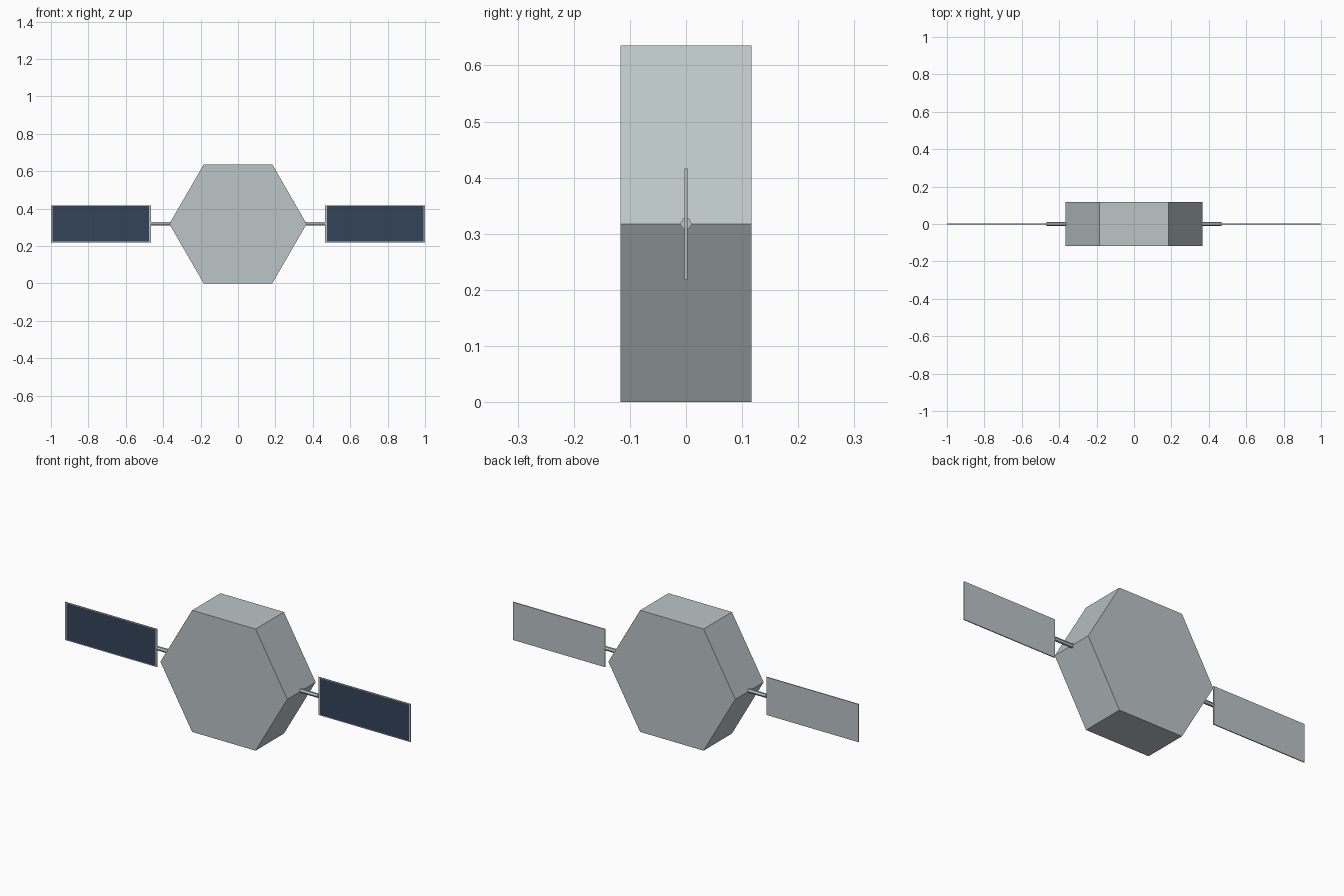
import bpy, bmesh
from math import pi
from mathutils import Matrix, Vector

cube = bpy.data.objects.get("Cube")
if cube:
    bpy.data.objects.remove(cube, do_unlink=True)


def material(name, rgb):
    m = bpy.data.materials.new(name)
    m.use_nodes = True
    m.diffuse_color = (*rgb, 1)
    m.node_tree.nodes["Principled BSDF"].inputs["Base Color"].default_value = (*rgb, 1)
    return m


GREY = material("light grey metal", (0.50, 0.56, 0.57))
BLUE = material("dark blue cells", (0.034, 0.057, 0.102))

RADIUS, DEPTH = 0.367, 0.234
MID = RADIUS * 3 ** 0.5 / 2          # height of the centre line


def finish(bm, name, mats):
    bmesh.ops.recalc_face_normals(bm, faces=bm.faces)
    mesh = bpy.data.meshes.new(name)
    bm.to_mesh(mesh)
    bm.free()
    for m in mats:
        mesh.materials.append(m)
    ob = bpy.data.objects.new(name, mesh)
    bpy.context.collection.objects.link(ob)
    return ob


def hex_prism(name, radius, length, rotation, centre):
    bm = bmesh.new()
    bmesh.ops.create_cone(bm, cap_ends=True, segments=6, radius1=radius, radius2=radius,
                          depth=length, matrix=Matrix.Translation(centre) @ rotation)
    return finish(bm, name, [GREY])


def solar_panel(name, side):
    inner, outer, height, thick = 0.466, 1.0, 0.198, 0.005
    centre = Vector((side * (inner + outer) / 2, 0, MID))
    half = Vector(((outer - inner) / 2 - 0.009, 0, height / 2 - 0.004))
    bm = bmesh.new()
    bmesh.ops.create_cube(bm, size=1, matrix=Matrix.Translation(centre)
                          @ Matrix.Diagonal((outer - inner, thick, height, 1)))
    # Cut the frame border into the front face only
    for axis in (Vector((1, 0, 0)), Vector((0, 0, 1))):
        for s in (-1, 1):
            front = [f for f in bm.faces if f.calc_center_median().y < -thick * 0.4]
            geom = front + list({e for f in front for e in f.edges}) \
                + list({v for f in front for v in f.verts})
            bmesh.ops.bisect_plane(bm, geom=geom, plane_no=axis,
                                   plane_co=centre + axis * s * half.dot(axis))
    # The middle of the front carries the cells
    for f in bm.faces:
        d = f.calc_center_median() - centre
        if d.y < -thick * 0.4 and abs(d.x) < half.x and abs(d.z) < half.z:
            f.material_index = 1
    return finish(bm, name, [GREY, BLUE])


# Hexagonal body, corners pointing to the sides
along_y = Matrix.Rotation(pi / 2, 4, "X") @ Matrix.Rotation(pi / 6, 4, "Z")
body = hex_prism("body", RADIUS, DEPTH, along_y, (0, 0, MID))
# Turn the corners onto the x axis whichever way the cone was started
if max(v.co.x for v in body.data.vertices) < RADIUS * 0.95:
    turn = Matrix.Translation((0, 0, MID)) @ Matrix.Rotation(pi / 6, 4, "Y") \
        @ Matrix.Translation((0, 0, -MID))
    body.data.transform(turn)

# Arms and panels on both sides
along_x = Matrix.Rotation(pi / 2, 4, "Y")
for side, label in ((1, "left"), (-1, "right")):
    hex_prism(label + "_arm", 0.0105, 0.12, along_x, (side * 0.407, 0, MID))
    solar_panel(label + "_solar_panel", side)
